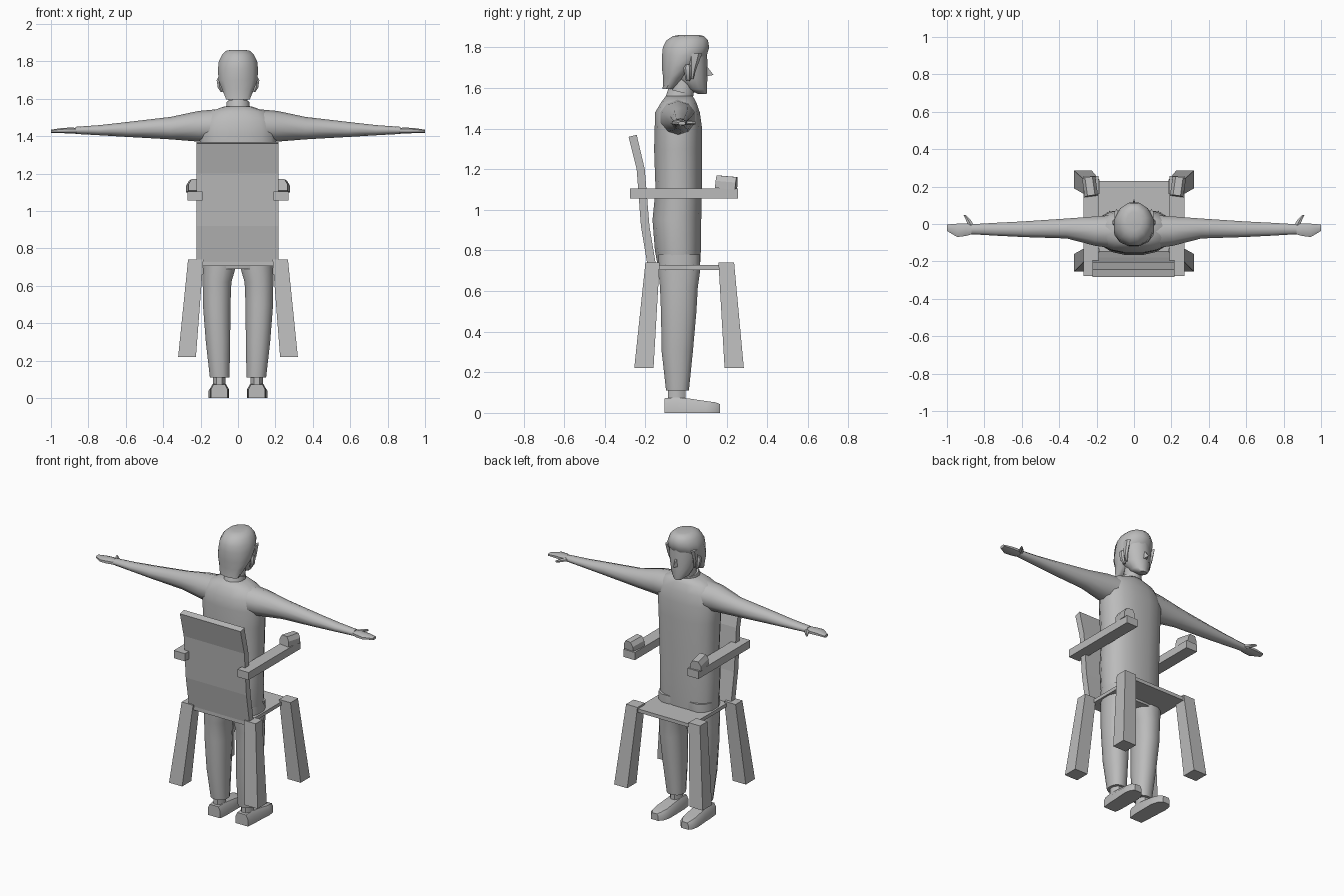
import bpy, bmesh, math
from mathutils import Vector

GREY = bpy.data.materials.new("plain grey")
GREY.diffuse_color = (0.5, 0.5, 0.5, 1)


def finish(name, verts, faces, smooth=0):
    bm = bmesh.new()
    vs = [bm.verts.new(v) for v in verts]
    for f in faces:
        bm.faces.new([vs[i] for i in f])
    bmesh.ops.recalc_face_normals(bm, faces=bm.faces)
    me = bpy.data.meshes.new(name)
    bm.to_mesh(me)
    bm.free()
    me.materials.append(GREY)
    ob = bpy.data.objects.new(name, me)
    bpy.context.collection.objects.link(ob)
    if smooth:
        bpy.ops.object.select_all(action='DESELECT')
        ob.select_set(True)
        bpy.context.view_layer.objects.active = ob
        bpy.ops.object.shade_smooth_by_angle(angle=math.radians(smooth))
    return ob


def skin(name, loops, smooth=0):
    """Bridge closed loops of equal length and cap both ends."""
    n = len(loops[0])
    verts = [v for loop in loops for v in loop]
    faces = [(k * n + i, k * n + (i + 1) % n, (k + 1) * n + (i + 1) % n, (k + 1) * n + i)
             for k in range(len(loops) - 1) for i in range(n)]
    faces += [tuple(range(n)), tuple(range(len(verts) - n, len(verts)))]
    return finish(name, verts, faces, smooth)


def loft(name, axis, rings, n=12, power=2.0, side=1, smooth=40):
    """rings: (position on axis, centre a, centre b, radius a, radius b); side mirrors x."""
    loops = []
    for t, ca, cb, ra, rb in rings:
        loop = []
        for i in range(n):
            w = 2 * math.pi * (i + 0.5) / n
            c, s = math.cos(w), math.sin(w)
            a = ca + ra * math.copysign(abs(c) ** (2 / power), c)
            b = cb + rb * math.copysign(abs(s) ** (2 / power), s)
            x, y, z = {'x': (t, a, b), 'y': (a, t, b), 'z': (a, b, t)}[axis]
            loop.append((x * side, y, z))
        loops.append(loop)
    return skin(name, loops, smooth)


def rect(x0, x1, y0, y1, z):
    return [(x0, y0, z), (x1, y0, z), (x1, y1, z), (x0, y1, z)]


def box(name, x0, x1, y0, y1, z0, z1):
    return skin(name, [rect(x0, x1, y0, y1, z0), rect(x0, x1, y0, y1, z1)])


# ---- chair: seat, curved backrest
box("seat", -0.2, 0.2, -0.19, 0.23, 0.705, 0.728)
back = [(-0.145, 0.71), (-0.18, 0.92), (-0.203, 1.2), (-0.243, 1.37),
        (-0.283, 1.36), (-0.243, 1.2), (-0.222, 0.92), (-0.187, 0.71)]
N = len(back)
pts = [(x, y, z) for x in (-0.222, 0.216) for y, z in back]
quads = [(i, i + 1, N - 2 - i, N - 1 - i) for i in range(3)]
finish("backrest", pts, [(i, (i + 1) % N, N + (i + 1) % N, N + i) for i in range(N)]
       + quads + [tuple(N + i for i in q) for q in quads])

for s, label in ((-1, "left"), (1, "right")):
    # splayed chair legs
    for name, lo, hi in (("back_leg", (-0.255, -0.16), (-0.2, -0.13)),
                         ("front_leg", (0.19, 0.285), (0.16, 0.237))):
        skin(f"{label}_{name}", [rect(s * 0.225, s * 0.32, *lo, 0.22),
                                 rect(s * 0.185, s * 0.267, *hi, 0.74)])
    # armrest and rounded grip block, turned slightly
    box(f"{label}_armrest", s * 0.19, s * 0.27, -0.277, 0.257, 1.055, 1.105)
    prof = [(-0.036, 0), (0.036, 0), (0.036, 0.035), (0.02, 0.062), (-0.02, 0.062), (-0.036, 0.035)]
    grip = skin(f"{label}_grip", [[(x, y, z) for x, z in prof] for y in (-0.05, 0.05)])
    grip.location = (s * 0.235, 0.197, 1.104)
    grip.rotation_euler = (math.radians(-5), 0, math.radians(-8 * s))

# ---- torso with shoulders, and tilted collar
loft("torso", 'z', [(0.69, 0, -0.033, 0.18, 0.102), (0.8, 0, -0.04, 0.193, 0.115),
                    (0.95, 0, -0.045, 0.195, 0.122), (1.1, 0, -0.036, 0.195, 0.116),
                    (1.3, 0, -0.039, 0.203, 0.12), (1.41, 0, -0.038, 0.21, 0.118),
                    (1.48, 0, -0.042, 0.2, 0.112), (1.53, 0, -0.036, 0.16, 0.088),
                    (1.56, 0, -0.033, 0.07, 0.068)], n=16, power=2.4, smooth=60)
loft("neck", 'z', [(1.52, 0, -0.03, 0.055, 0.058), (1.66, 0, 0.0, 0.052, 0.058)])
collar = loft("collar", 'z', [(-0.03, 0, 0, 0.068, 0.07), (0.02, 0, 0, 0.062, 0.066)])
collar.location = (0, -0.03, 1.562)
collar.rotation_euler = (math.radians(-14), 0, 0)

for s, label in ((-1, "left"), (1, "right")):
    # straight arm, flat hand and thumb
    loft(f"{label}_arm", 'x', [(0.1, -0.042, 1.455, 0.095, 0.09), (0.21, -0.038, 1.453, 0.082, 0.082),
                               (0.36, -0.024, 1.443, 0.056, 0.06), (0.59, -0.028, 1.436, 0.044, 0.04),
                               (0.74, -0.028, 1.432, 0.036, 0.027), (0.87, -0.028, 1.431, 0.028, 0.019)],
         n=10, side=s, smooth=60)
    loft(f"{label}_hand", 'x', [(0.85, -0.028, 1.43, 0.024, 0.015), (0.9, -0.03, 1.43, 0.036, 0.017),
                                (0.945, -0.034, 1.43, 0.038, 0.014), (1.0, -0.02, 1.426, 0.018, 0.009)],
         n=8, power=2.6, side=s)
    loft(f"{label}_thumb", 'y', [(-0.02, 0.865, 1.43, 0.02, 0.012), (0.02, 0.885, 1.43, 0.015, 0.011),
                                 (0.047, 0.905, 1.428, 0.007, 0.007)], n=6, side=s)
    # trouser leg, ankle and shoe
    loft(f"{label}_trouser", 'z', [(0.11, 0.098, -0.042, 0.054, 0.058), (0.3, 0.107, -0.043, 0.067, 0.079),
                                   (0.5, 0.114, -0.036, 0.076, 0.09), (0.62, 0.112, -0.035, 0.079, 0.096),
                                   (0.7, 0.1, -0.033, 0.091, 0.106), (0.78, 0.098, -0.033, 0.092, 0.106)],
         power=2.3, side=s, smooth=60)
    loft(f"{label}_ankle", 'z', [(0.05, 0.1, -0.045, 0.037, 0.046), (0.13, 0.1, -0.045, 0.037, 0.046)],
         n=8, side=s)
    shoe = [(-0.105, 0.1, 0.044, 0.072), (-0.05, 0.1, 0.05, 0.076), (0.02, 0.101, 0.052, 0.07),
            (0.1, 0.104, 0.055, 0.058), (0.145, 0.107, 0.045, 0.052), (0.168, 0.109, 0.025, 0.043)]
    skin(f"{label}_shoe", [[(s * (x + k * w), y, z) for k, z in
                            ((-1, 0), (1, 0), (1, h * 0.65), (0.7, h), (-0.7, h), (-1, h * 0.65))]
                           for y, x, w, h in shoe], 40)
    # ear and sideburn
    loft(f"{label}_ear", 'z', [(1.635, 0.085, 0.01, 0.008, 0.01), (1.66, 0.097, 0.01, 0.013, 0.016),
                               (1.7, 0.103, 0.008, 0.013, 0.02), (1.715, 0.1, 0.008, 0.008, 0.012)],
         n=6, side=s)
    loft(f"{label}_sideburn", 'z', [(1.645, 0.083, 0.03, 0.006, 0.006), (1.7, 0.092, 0.035, 0.012, 0.018),
                                    (1.77, 0.093, 0.045, 0.014, 0.035)], n=6, side=s)

# ---- head: face, nose and hair
loft("face", 'z', [(1.572, 0, 0.08, 0.025, 0.022), (1.595, 0, 0.054, 0.053, 0.05),
                   (1.65, 0, 0.027, 0.076, 0.078), (1.72, 0, 0.017, 0.09, 0.088),
                   (1.79, 0, 0.012, 0.09, 0.092)], n=14, smooth=50)
finish("nose", [(-0.016, 0.09, 1.655), (0.016, 0.09, 1.655), (0, 0.135, 1.665),
                (-0.008, 0.09, 1.725), (0.008, 0.09, 1.725)],
       [(0, 1, 2), (0, 2, 3), (1, 4, 2), (2, 4, 3), (0, 3, 4, 1)])
loft("hair", 'z', [(1.595, 0, -0.09, 0.065, 0.026), (1.65, 0, -0.06, 0.088, 0.054),
                   (1.7, 0, -0.037, 0.108, 0.085), (1.76, 0, -0.008, 0.111, 0.114),
                   (1.8, 0, 0.0, 0.106, 0.118), (1.835, 0, 0.006, 0.088, 0.106),
                   (1.856, 0, 0.012, 0.066, 0.08), (1.862, 0, 0.015, 0.04, 0.05)], n=12, smooth=50)
